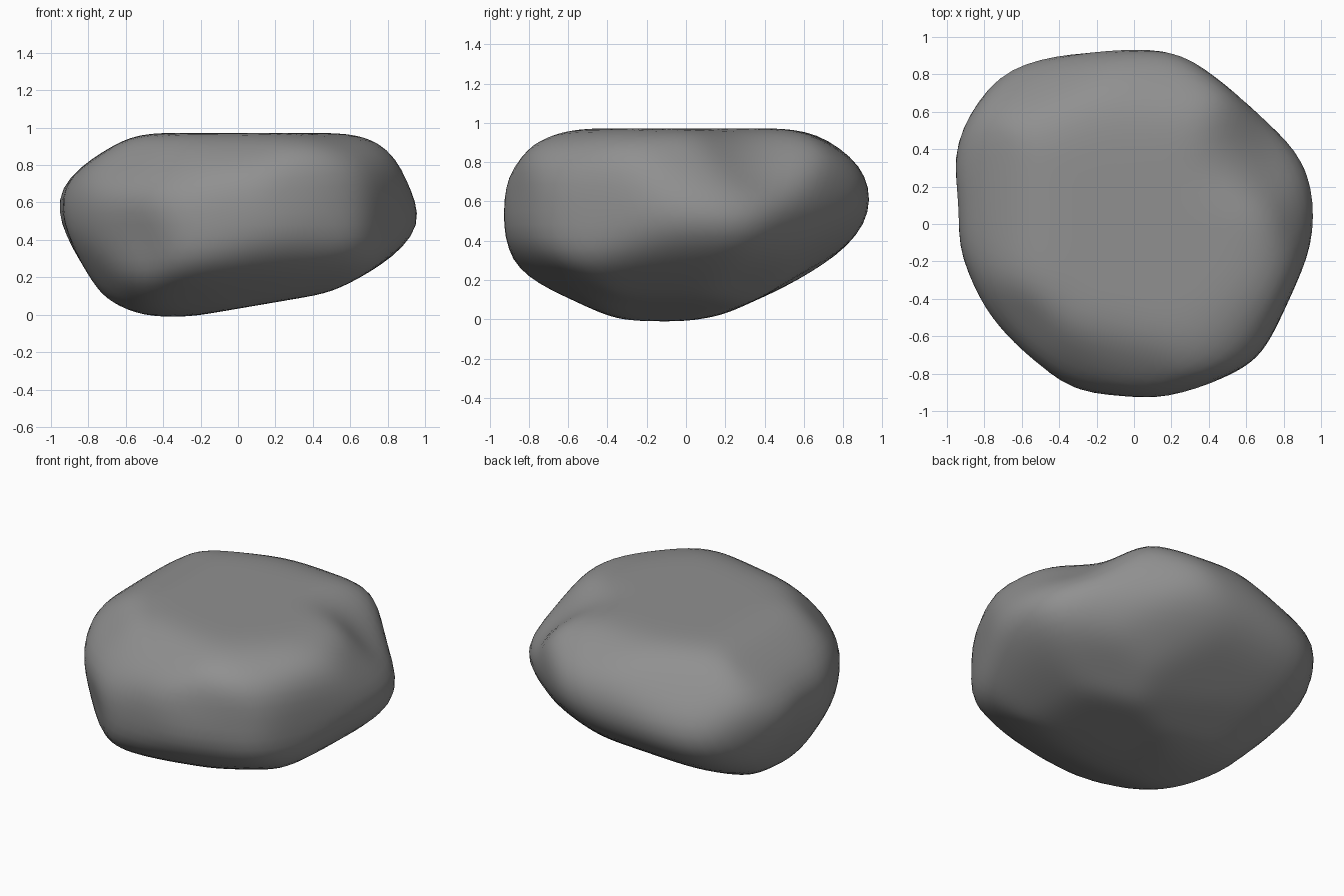
import bpy
import bmesh
from math import sin, cos, radians, sqrt
from mathutils import Vector

default_cube = bpy.data.objects.get("Cube")
if default_cube:
    bpy.data.objects.remove(default_cube, do_unlink=True)

# Outlines along which the boulder is chiselled
front_outline = [
    (-1, .62), (-.88, .76), (-.54, .97), (.62, .97), (.76, .92), (.86, .85),
    (1, .47), (.78, .28), (.5, .13), (-.26, 0), (-.51, 0), (-.71, .09),
    (-.97, .5),
]
side_outline = [
    (-.96, .38), (-.95, .57), (-.9, .8), (-.8, .89), (-.6, .96), (.57, .96),
    (.75, .92), (.91, .77), (.95, .53), (.83, .37), (.6, .22), (.18, .03),
    (0, 0), (-.34, 0), (-.9, .26),
]
plan_outline = [
    (1, .18), (.93, .38), (.83, .46), (.55, .71), (.2, .95), (-.48, .91),
    (-.71, .83), (-.9, .57), (-1, .33), (-.96, -.08), (-.78, -.49),
    (-.53, -.79), (-.42, -.88), (.41, -.95), (.63, -.81), (.99, -.03),
]
front_slant = [
    (-.93, .64), (-.83, .82), (-.64, .97), (-.2, 1.18), (.34, 1.13),
    (.86, .9), (.99, .39), (.93, .24), (.31, -.13), (-.14, -.12),
    (-.48, -.06), (-.81, .02),
]
back_slant = [
    (-.99, .58), (-.86, .72), (-.61, 1.05), (-.37, 1.14), (.14, 1.18),
    (.62, .95), (.89, .71), (.93, .58), (.88, .29), (.64, -.06),
    (.37, -.18), (.07, -.13), (-.52, .08), (-.77, .26),
]
under_slant = [
    (-1.02, .35), (-.89, .81), (-.79, .93), (-.03, 1.2), (.57, 1.03),
    (1.08, .63), (1.02, .28), (.82, .02), (.5, -.2), (.24, -.26),
    (-.03, -.28), (-.28, -.25), (-.93, .15),
]

# Each outline with the turn and tilt of the plane it lies in
cuts = [
    (front_outline, 0, 0),
    (side_outline, 90, 0),
    (plan_outline, 0, 90),
    (front_slant, 36, 25),
    (back_slant, 216, 25),
    (under_slant, 144, -30),
]

# Extra corner cuts: a point and the outward direction
corner_cuts = [
    (Vector((-.5, -.5, .88)), Vector((-.5, -.5, .7))),
    (Vector((.4, .4, .19)), Vector((.35, .35, -.87))),
]

# Worn hollows: centre, reach and push
hollows = [
    (Vector((.47, -.9, .62)), .3, Vector((-.03, .1, 0))),
    (Vector((-.5, -.82, .4)), .22, Vector((.03, .06, 0))),
    (Vector((.66, .42, .86)), .3, Vector((-.03, -.02, -.1))),
    (Vector((-.95, .1, .5)), .2, Vector((.05, 0, 0))),
]

core = Vector((0, 0, .48))
margin = .012


def outline_planes(outline, turn, tilt):
    """Give one outward plane, as normal and distance, per outline edge."""
    a, e = radians(turn), radians(tilt)
    across = Vector((cos(a), sin(a), 0))
    up = Vector((-sin(a) * sin(e), cos(a) * sin(e), cos(e)))
    points = [across * u + up * v for u, v in outline]
    planes = []
    for start, end in zip(points, points[1:] + points[:1]):
        normal = (end - start).cross(across.cross(up)).normalized()
        distance = normal.dot(start - core)
        if distance < 0:
            normal, distance = -normal, -distance
        planes.append((normal, distance + margin))
    return planes


def make_material(name, colour):
    material = bpy.data.materials.new(name)
    material.use_nodes = True
    material.diffuse_color = colour
    shader = material.node_tree.nodes["Principled BSDF"]
    shader.inputs["Base Color"].default_value = colour
    return material


planes = []
for cut in cuts:
    planes += outline_planes(*cut)
for point, direction in corner_cuts:
    normal = direction.normalized()
    planes.append((normal, normal.dot(point - core)))

# Carve a ball back to the nearest cut in every direction
bm = bmesh.new()
bmesh.ops.create_icosphere(bm, subdivisions=5, radius=1)
for vert in bm.verts:
    ray = vert.co.normalized()
    reach = min(
        distance / normal.dot(ray)
        for normal, distance in planes
        if normal.dot(ray) > .001
    )
    vert.co = core + ray * reach

# Press in the hollows
for vert in bm.verts:
    for centre, reach, push in hollows:
        weight = max(0, 1 - (vert.co - centre).length / reach)
        vert.co += push * sqrt(weight)

# Wear down the edges
for _ in range(8):
    bmesh.ops.smooth_vert(
        bm, verts=bm.verts, factor=.5,
        use_axis_x=True, use_axis_y=True, use_axis_z=True,
    )
for face in bm.faces:
    face.smooth = True

mesh = bpy.data.meshes.new("boulder")
bm.to_mesh(mesh)
bm.free()
mesh.materials.append(make_material("stone grey", (.28, .28, .28, 1)))
boulder = bpy.data.objects.new("boulder", mesh)
bpy.context.collection.objects.link(boulder)
